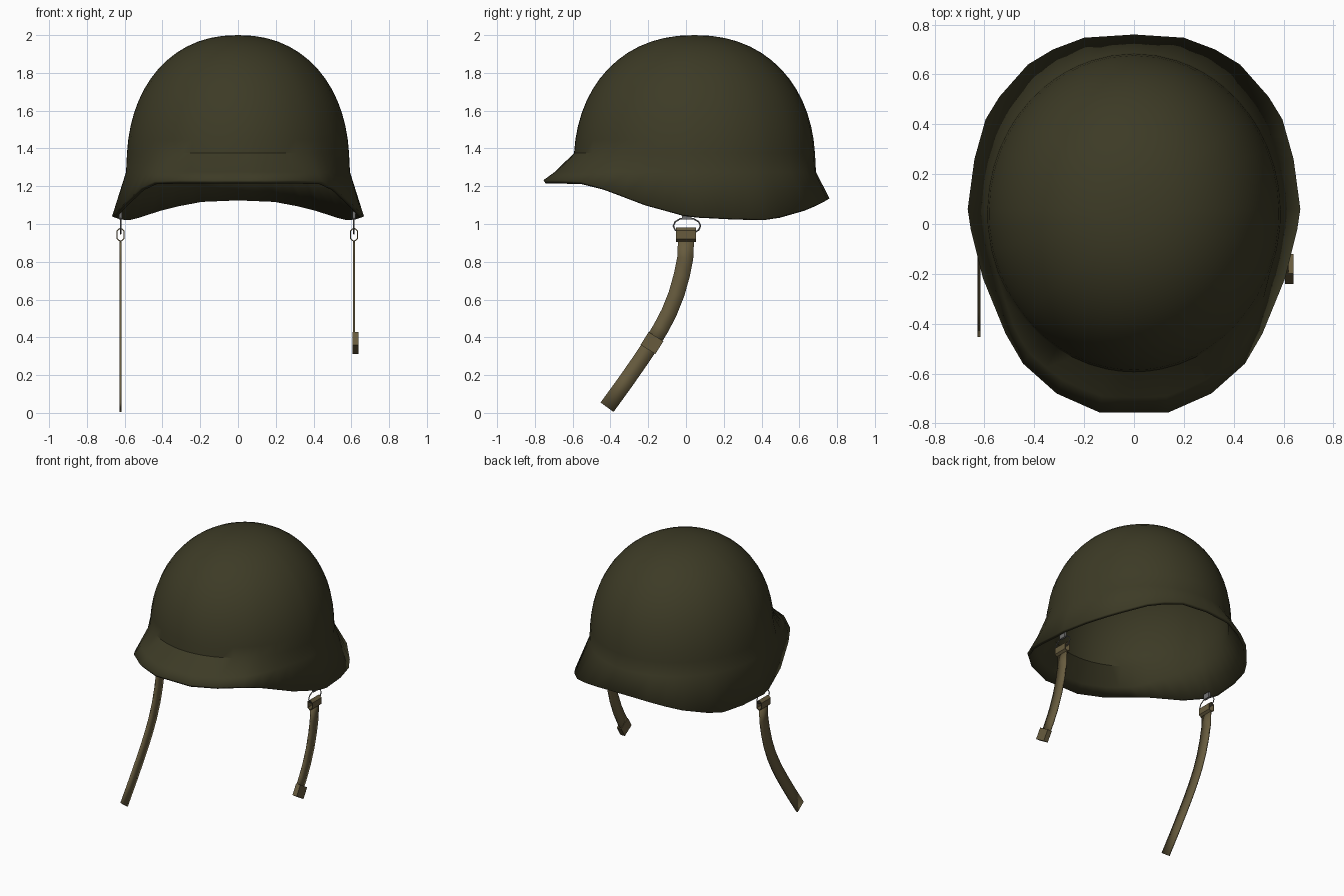
import bpy, bmesh, math
from mathutils import Vector

cube = bpy.data.objects.get("Cube")
if cube:
    bpy.data.objects.remove(cube)


def material(name, rgb):
    m = bpy.data.materials.new(name)
    m.use_nodes = True
    m.diffuse_color = (*rgb, 1)
    bsdf = m.node_tree.nodes["Principled BSDF"]
    bsdf.inputs["Base Color"].default_value = (*rgb, 1)
    bsdf.inputs["Roughness"].default_value = 0.8
    return m


OLIVE = material("olive paint", (0.046, 0.043, 0.019))
WEBBING = material("tan webbing", (0.135, 0.105, 0.048))
STEEL = material("grey steel", (0.17, 0.17, 0.17))


def build(name, verts, faces, mat, thickness=0, offset=0, smooth=None):
    """Mesh object from generated verts and faces, with optional thickness."""
    mesh = bpy.data.meshes.new(name)
    mesh.from_pydata([tuple(v) for v in verts], [], faces)
    mesh.materials.append(mat)
    ob = bpy.data.objects.new(name, mesh)
    bpy.context.collection.objects.link(ob)
    if thickness:
        s = ob.modifiers.new("thickness", "SOLIDIFY")
        s.thickness, s.offset = thickness, offset
    if smooth:
        bpy.ops.object.select_all(action="DESELECT")
        ob.select_set(True)
        bpy.context.view_layer.objects.active = ob
        bpy.ops.object.shade_smooth_by_angle(angle=math.radians(smooth))
    return ob


# Helmet shell: half of the faceted rim, front to back
RIM = [(0, -.755, 1.232), (.14, -.755, 1.232), (.31, -.68, 1.232),
       (.445, -.56, 1.225), (.515, -.44, 1.19), (.605, -.22, 1.105),
       (.655, -.02, 1.05), (.667, .06, 1.04), (.64, .26, 1.03),
       (.595, .42, 1.028), (.54, .51, 1.042), (.425, .64, 1.08),
       (.325, .7, 1.105), (.2, .747, 1.128), (0, .76, 1.135)]
CENTRE, RX, RY = 0.045, 0.59, 0.64
BASE, HEIGHT, POWER, RINGS = 1.3, 0.7, 2.2, 14

half = []
for a, b in zip(RIM, RIM[1:]):
    half += [Vector(a), (Vector(a) + Vector(b)) / 2]
half.append(Vector(RIM[-1]))
rim = half + [Vector((-p.x, p.y, p.z)) for p in half[-2:0:-1]]
n = len(rim)


def dome_point(p, scale, z):
    d = Vector((p.x / RX, (p.y - CENTRE) / RY)).normalized() * scale
    return Vector((d.x * RX, CENTRE + d.y * RY, z))


def fold_point(p):
    """Crease above the brim; it swings outward to form the visor."""
    q = dome_point(p, 1.005, 1.275)
    f = min(max((-0.17 - q.y) / 0.28, 0), 1)
    f = 0.62 * f * f * (3 - 2 * f)
    return Vector((q.x + (p.x - q.x) * f, q.y + (p.y - q.y) * f, 1.275))


rows = [rim, [fold_point(p) for p in rim]]
start = math.asin((1.375 - BASE) / HEIGHT)
for k in range(RINGS):
    t = math.sin(start + (math.pi / 2 - start) * k / RINGS)
    scale = (1 - t ** POWER) ** (1 / POWER)
    rows.append([dome_point(p, scale, BASE + HEIGHT * t) for p in rim])
verts = [v for row in rows for v in row] + [Vector((0, CENTRE, BASE + HEIGHT))]
faces = []
for j in range(len(rows) - 1):
    for i in range(n):
        k = (i + 1) % n
        faces.append((j * n + i, j * n + k, (j + 1) * n + k, (j + 1) * n + i))
last = (len(rows) - 1) * n
faces += [(last + i, last + (i + 1) % n, len(verts) - 1) for i in range(n)]
build("helmet_shell", verts, faces, OLIVE, 0.022, -1, smooth=35)


def strap(name, x, path, width=0.085):
    """Flat ribbon following a path in the side plane."""
    pts = [Vector((x, y, z)) for y, z in path]
    vs = []
    for i, p in enumerate(pts):
        d = (pts[min(i + 1, len(pts) - 1)] - pts[max(i - 1, 0)]).normalized()
        side = Vector((0, -d.z, d.y)) * width / 2
        vs += [p - side, p + side]
    fs = [(2 * i, 2 * i + 1, 2 * i + 3, 2 * i + 2) for i in range(len(pts) - 1)]
    build(name, vs, fs, WEBBING, 0.012, 0, smooth=30)


PATH = [(0, .91), (-.004, .82), (-.022, .73), (-.05, .63), (-.09, .53),
        (-.132, .45), (-.18, .37), (-.24, .28), (-.32, .165), (-.418, .03)]
strap("right_strap", -0.622, PATH)
strap("left_strap", 0.614, PATH[:7])

# Buckle at the end of the short strap
bpy.ops.mesh.primitive_cube_add(size=1, location=(0.622, -.18, .37),
                                rotation=(math.radians(-32), 0, 0))
buckle = bpy.context.object
buckle.name = "strap_buckle"
buckle.scale = (0.034, 0.092, 0.08)
buckle.data.materials.append(WEBBING)

for side, sx in (("right", -0.622), ("left", 0.614)):
    # Webbing loop folded round the ring
    section = [(0, .907), (.018, .922), (.018, .964), (0, .979),
               (-.018, .964), (-.018, .922)]
    vs = [(sx + dx, y, z) for y in (-.052, .052) for dx, z in section]
    fs = [(i, (i + 1) % 6, 6 + (i + 1) % 6, 6 + i) for i in range(6)]
    build(side + "_strap_loop", vs, fs, WEBBING, 0.007)

    # Wire ring
    curve = bpy.data.curves.new(side + "_ring", "CURVE")
    curve.dimensions = "3D"
    curve.bevel_depth, curve.bevel_resolution = 0.004, 0
    line = curve.splines.new("POLY")
    line.points.add(11)
    for i, p in enumerate(line.points):
        a = math.tau * i / 12
        p.co = (sx, .005 + .072 * math.cos(a), .99 + .043 * math.sin(a), 1)
    line.use_cyclic_u = True
    curve.materials.append(STEEL)
    bpy.context.collection.objects.link(bpy.data.objects.new(side + "_ring", curve))

    # Steel bracket holding the ring inside the rim
    bpy.ops.mesh.primitive_cube_add(size=1, location=(sx, .005, 1.045))
    bracket = bpy.context.object
    bracket.name = side + "_bracket"
    bracket.scale = (0.016, 0.05, 0.04)
    bracket.data.materials.append(STEEL)
